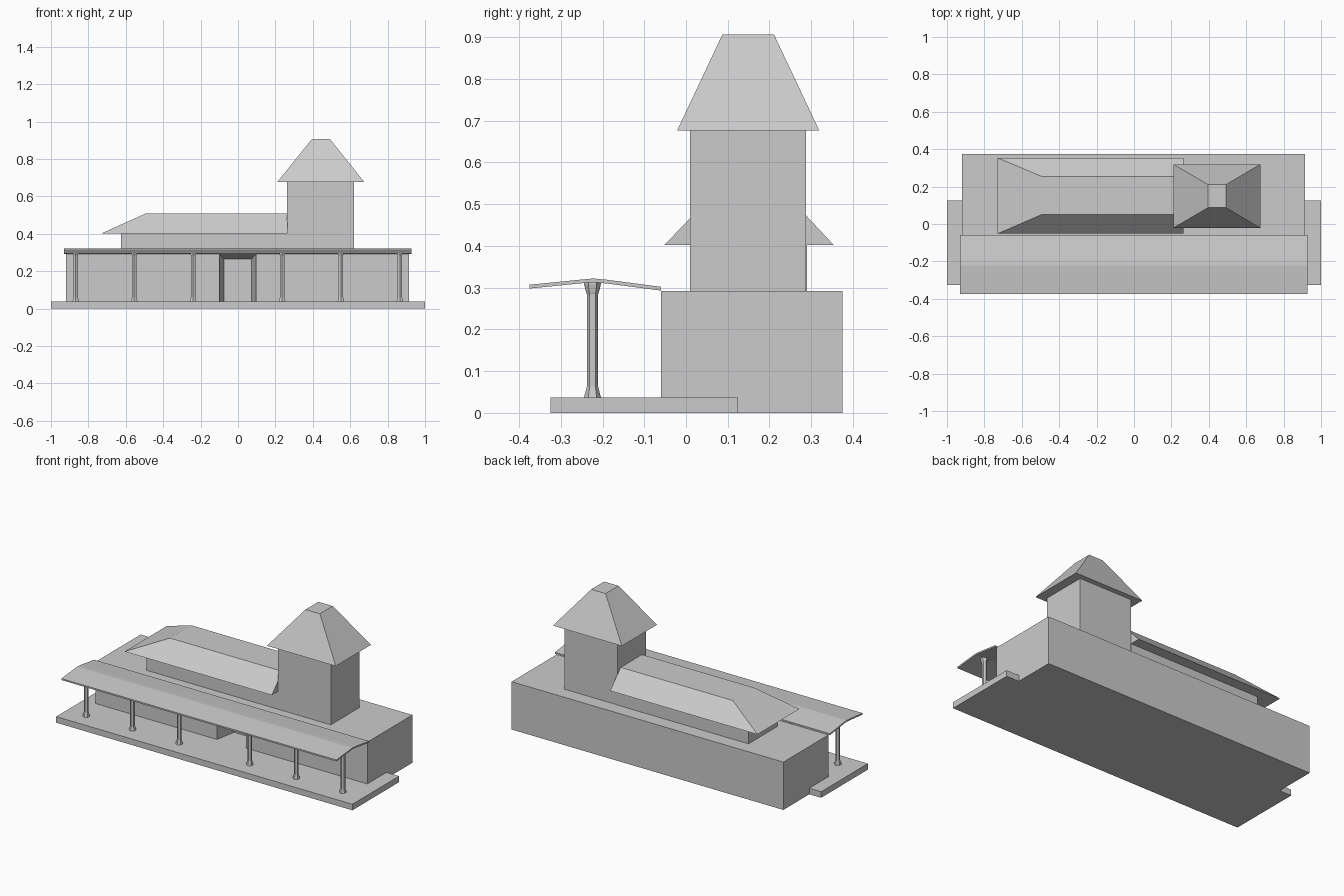
import bpy, bmesh, math

if "Cube" in bpy.data.objects:
    bpy.data.objects.remove(bpy.data.objects["Cube"])


def finish(name, bm):
    bmesh.ops.recalc_face_normals(bm, faces=bm.faces[:])
    mesh = bpy.data.meshes.new(name)
    bm.to_mesh(mesh)
    bm.free()
    obj = bpy.data.objects.new(name, mesh)
    bpy.context.collection.objects.link(obj)
    return obj


def loft(bm, rings):
    """Skin a stack of closed rings and cap both ends."""
    vs = [[bm.verts.new(p) for p in ring] for ring in rings]
    n = len(vs[0])
    for a, b in zip(vs, vs[1:]):
        for i in range(n):
            j = (i + 1) % n
            bm.faces.new((a[i], a[j], b[j], b[i]))
    bm.faces.new(vs[0][::-1])
    bm.faces.new(vs[-1])


def rect(x0, x1, y0, y1, z):
    return [(x0, y0, z), (x1, y0, z), (x1, y1, z), (x0, y1, z)]


def frustum(name, *rects):
    bm = bmesh.new()
    loft(bm, [rect(*r) for r in rects])
    return finish(name, bm)


def box(name, x0, x1, y0, y1, z0, z1):
    return frustum(name, (x0, x1, y0, y1, z0), (x0, x1, y0, y1, z1))


# Platform
box("platform", -1, 1, -0.325, 0.125, 0, 0.037)

# Main block with a splayed entrance recess in the front wall
bm = bmesh.new()
loft(bm, [rect(-0.92, 0.915, -0.06, 0.375, z) for z in (0, 0.292)])
for x in (-0.1, 0.097):
    bmesh.ops.bisect_plane(bm, geom=bm.verts[:] + bm.edges[:] + bm.faces[:],
                           plane_co=(x, 0, 0), plane_no=(1, 0, 0))
bmesh.ops.recalc_face_normals(bm, faces=bm.faces[:])
door = [f for f in bm.faces if f.normal.y < -0.9
        and abs(f.calc_center_median().x) < 0.1]
inner = bmesh.ops.extrude_discrete_faces(bm, faces=door)["faces"][0]
for v in inner.verts:
    v.co.x -= math.copysign(0.024, v.co.x)
    v.co.z -= math.copysign(0.026, v.co.z - 0.1)
    v.co.y += 0.13
finish("main_block", bm)

# Upper hall and its hipped roof
box("upper_hall", -0.625, 0.265, 0.01, 0.29, 0.29, 0.402)
frustum("hall_roof", (-0.73, 0.264, -0.052, 0.354, 0.402),
        (-0.495, 0.264, 0.05, 0.255, 0.508))

# Tower and its roof
box("tower", 0.262, 0.62, 0.01, 0.288, 0.29, 0.677)
frustum("tower_roof", (0.21, 0.675, -0.021, 0.319, 0.677),
        (0.395, 0.492, 0.087, 0.211, 0.906))

# Thin ridged canopy over the platform
top = [(-0.375, 0.307), (-0.255, 0.319), (-0.222, 0.322),
       (-0.19, 0.319), (-0.06, 0.302)]
profile = top + [(y, z - 0.009) for y, z in reversed(top)]
bm = bmesh.new()
loft(bm, [[(x, y, z) for y, z in profile] for x in (-0.93, 0.927)])
finish("canopy", bm)

# Six columns with flared base and capital
column = [(0.0205, 0.036), (0.0135, 0.063), (0.0135, 0.284),
          (0.016, 0.291), (0.02, 0.308), (0.02, 0.313)]
SIDES = 6
for i, cx in enumerate((-0.868, -0.555, -0.24, 0.236, 0.55, 0.865)):
    bm = bmesh.new()
    angles = [math.pi / 2 + 2 * math.pi * k / SIDES for k in range(SIDES)]
    loft(bm, [[(cx + r * math.cos(a), -0.224 + r * math.sin(a), z)
               for a in angles] for r, z in column])
    finish(f"column_{i + 1}", bm)
